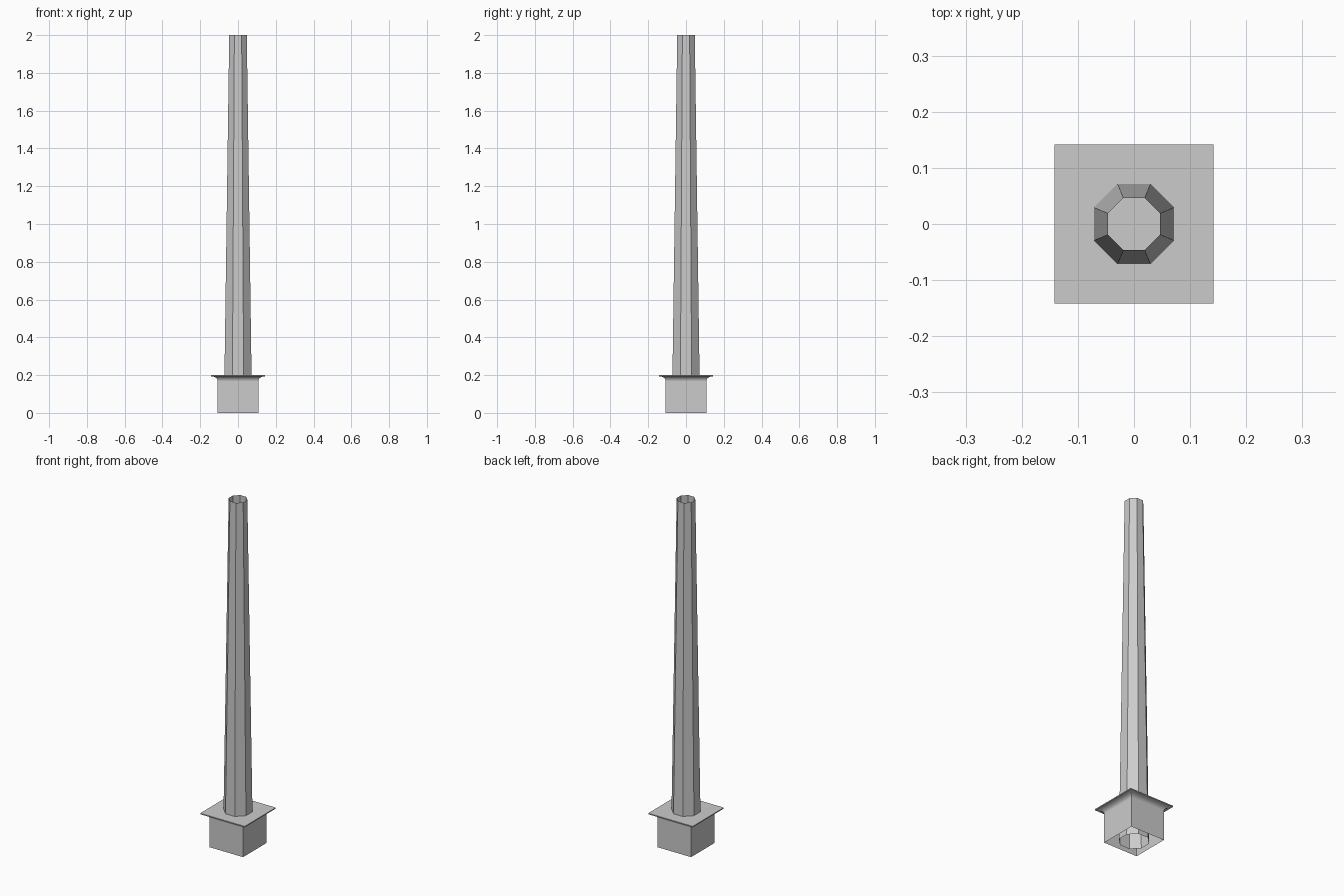
import bpy, bmesh, math

if "Cube" in bpy.data.objects:
    bpy.data.objects.remove(bpy.data.objects["Cube"])

stone = bpy.data.materials.new("grey stone")
stone.diffuse_color = (0.6, 0.6, 0.6, 1)
stone.use_nodes = True
stone.node_tree.nodes["Principled BSDF"].inputs["Base Color"].default_value = stone.diffuse_color


def lathe(name, sides, profile, cap_top=False):
    """Stack rings of an n-gon; profile holds (flat-to-centre distance, z)."""
    bm = bmesh.new()
    half = math.pi / sides
    rings = []
    for apothem, z in profile:
        r = apothem / math.cos(half)
        rings.append([bm.verts.new((r * math.cos((2 * i + 1) * half),
                                    r * math.sin((2 * i + 1) * half), z))
                      for i in range(sides)])
    for lo, hi in zip(rings, rings[1:]):
        for i in range(sides):
            j = (i + 1) % sides
            bm.faces.new((lo[i], lo[j], hi[j], hi[i]))
    if cap_top:
        bm.faces.new(rings[-1])
    mesh = bpy.data.meshes.new(name)
    bm.to_mesh(mesh)
    bm.free()
    mesh.materials.append(stone)
    obj = bpy.data.objects.new(name, mesh)
    bpy.context.collection.objects.link(obj)
    return obj


# square plinth, open below, with a cove moulding and thin lip at the top
box, lip, cove_z, lip_z, top = 0.108, 0.142, 0.17, 0.194, 0.2
cove = [(lip - (lip - box) * math.cos(a), cove_z + (lip_z - cove_z) * math.sin(a))
        for a in (math.pi / 2 * k / 5 for k in range(6))]
lathe("plinth", 4, [(box, 0)] + cove + [(lip, top)], cap_top=True)

# open tapering octagonal shaft, running down inside the plinth
lathe("shaft", 8, [(0.0745, 0), (0.0465, 2)])
